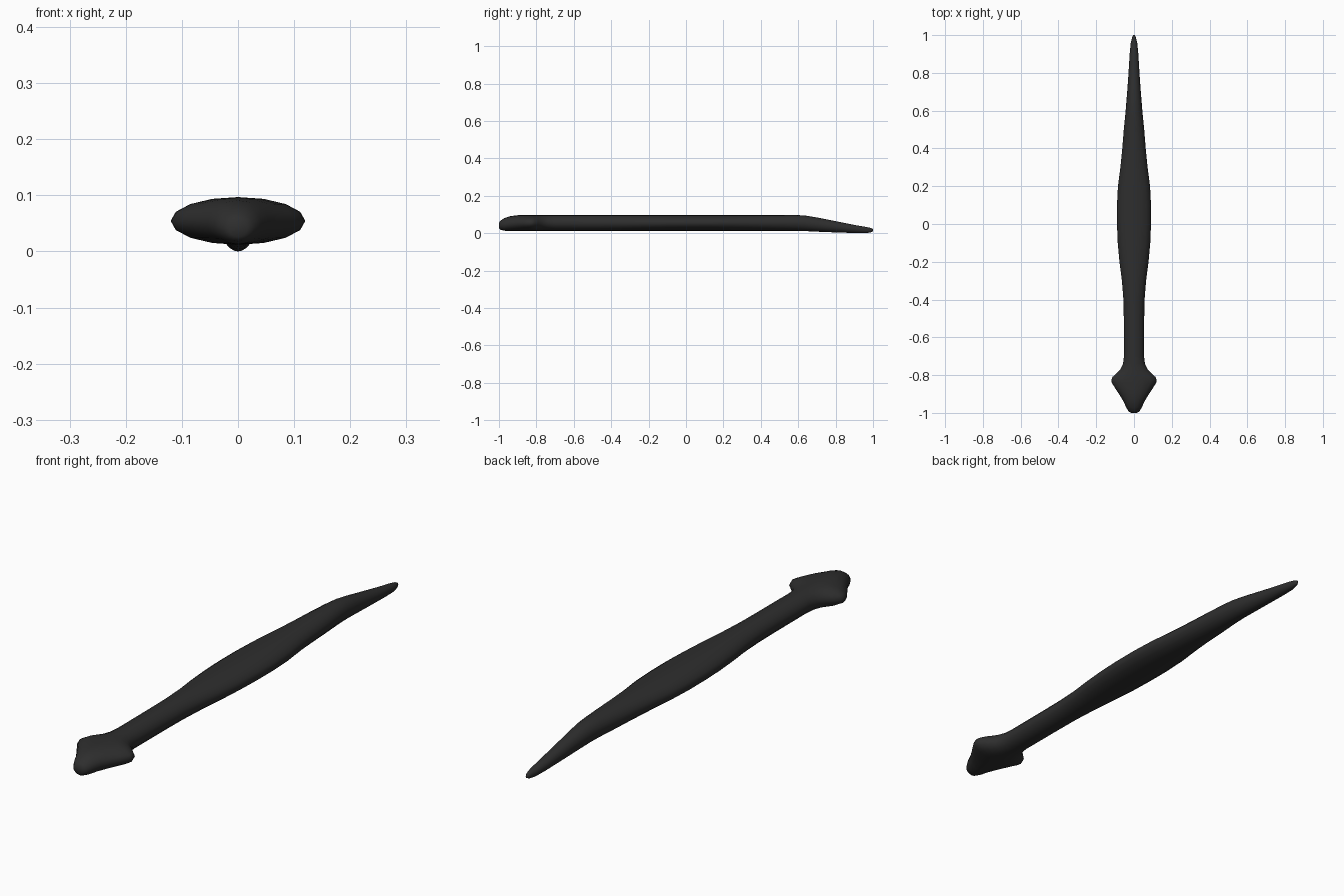
import bpy
import bmesh
from math import cos, sin, tau

cube = bpy.data.objects.get("Cube")
if cube:
    bpy.data.objects.remove(cube, do_unlink=True)

SIDES = 16
BOTTOM, TOP = 0.012, 0.097

# Dark material
dark = bpy.data.materials.new("charcoal")
dark.use_nodes = True
colour = (0.027, 0.027, 0.027, 1)
dark.diffuse_color = colour
bsdf = dark.node_tree.nodes["Principled BSDF"]
bsdf.inputs["Base Color"].default_value = colour
bsdf.inputs["Roughness"].default_value = 0.6

# Rounded arrow-shaped head: (y, half width, bottom, top)
head = [
    (-1.0, 0.016, 0.026, 0.056), (-0.992, 0.029, 0.018, 0.067),
    (-0.97, 0.042, 0.013, 0.081), (-0.94, 0.055, BOTTOM, 0.091),
    (-0.90, 0.079, BOTTOM, 0.096), (-0.87, 0.099, BOTTOM, TOP),
    (-0.84, 0.118, BOTTOM, TOP), (-0.825, 0.12, BOTTOM, TOP),
    (-0.81, 0.114, BOTTOM, TOP), (-0.79, 0.093, BOTTOM, TOP),
    (-0.77, 0.073, BOTTOM, TOP), (-0.74, 0.058, BOTTOM, TOP),
]
# Straight neck swelling into the middle: (y, half width)
shaft = [(y, w, BOTTOM, TOP) for y, w in (
    (-0.7, 0.053), (-0.5, 0.054), (-0.4, 0.056), (-0.3, 0.064),
    (-0.2, 0.077), (-0.1, 0.086), (0, 0.09), (0.1, 0.09), (0.2, 0.085),
    (0.3, 0.072), (0.4, 0.062), (0.5, 0.054), (0.59, 0.045))]
# Thin tip drooping to the ground
tip = [
    (0.64, 0.041, 0.011, 0.094), (0.7, 0.036, 0.008, 0.084),
    (0.8, 0.029, 0.004, 0.064), (0.9, 0.023, 0.001, 0.044),
    (0.96, 0.017, 0, 0.034), (0.988, 0.01, 0.004, 0.028),
    (1.0, 0.004, 0.01, 0.022),
]

# Loft elliptical rings along the length
bm = bmesh.new()
rings = []
for y, w, low, high in head + shaft + tip:
    mid, half = (low + high) / 2, (high - low) / 2
    rings.append([bm.verts.new((w * cos(tau * i / SIDES), y,
                                mid + half * sin(tau * i / SIDES)))
                  for i in range(SIDES)])
for a, b in zip(rings, rings[1:]):
    for i in range(SIDES):
        j = (i + 1) % SIDES
        bm.faces.new((a[i], a[j], b[j], b[i]))
bm.faces.new(rings[0])
bm.faces.new(rings[-1])
bmesh.ops.recalc_face_normals(bm, faces=bm.faces)
for face in bm.faces:
    face.smooth = True

mesh = bpy.data.meshes.new("tapered_body")
bm.to_mesh(mesh)
bm.free()
mesh.materials.append(dark)
body = bpy.data.objects.new("tapered_body", mesh)
bpy.context.collection.objects.link(body)
